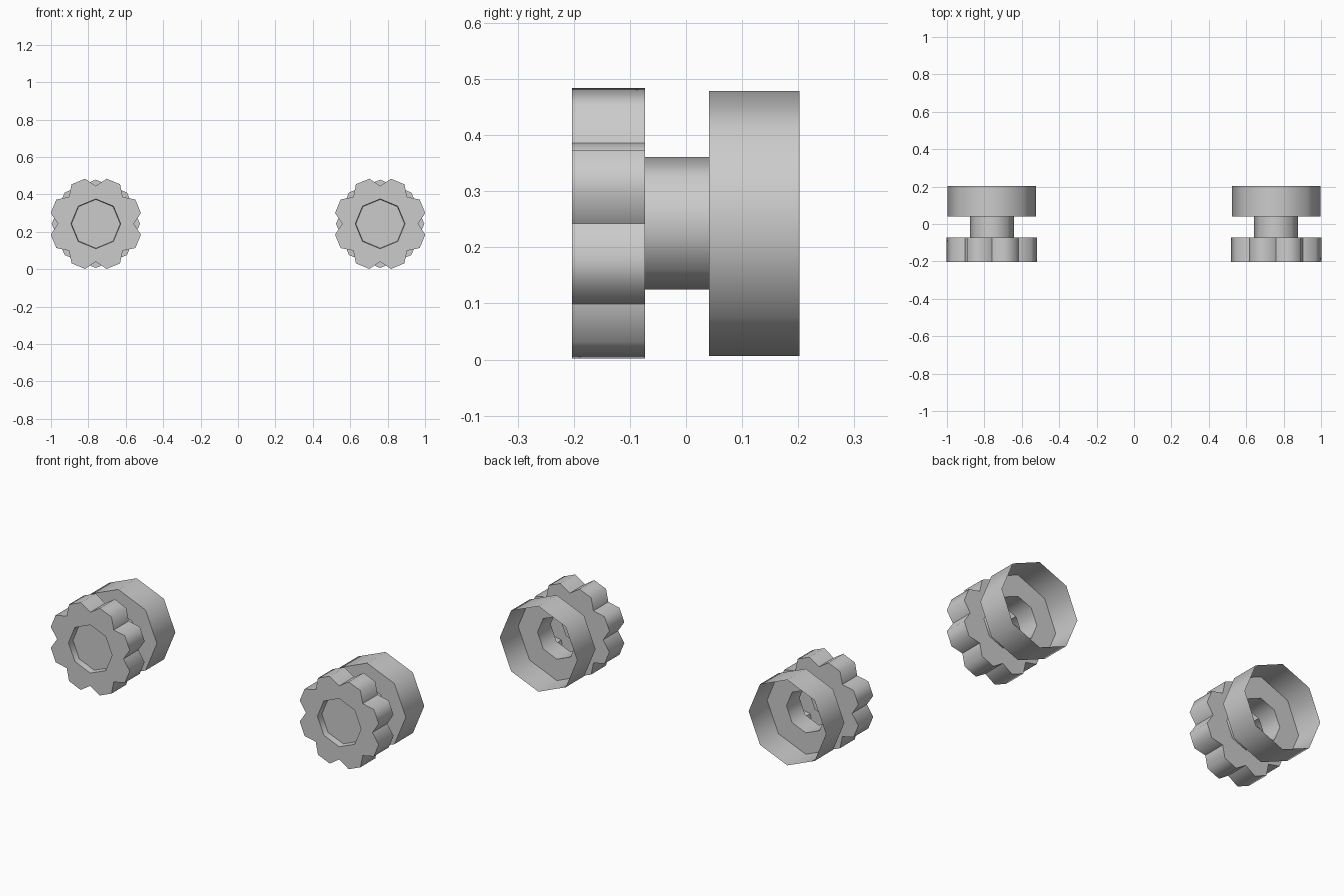
import bpy, bmesh
from math import sin, cos, radians

if "Cube" in bpy.data.objects:
    bpy.data.objects.remove(bpy.data.objects["Cube"])

CZ, CX, SIDES = 0.2425, 0.76, 8


def octagon(r):
    # one (radius, angle) point per 45 degree sector
    return [[(r, 45 * k)] for k in range(SIDES)]


def cog(root, tip, half):
    # root point, then the two corners of a flat tooth, per sector
    return [[(root, 45 * k), (tip, 45 * k + 22.5 - half), (tip, 45 * k + 22.5 + half)]
            for k in range(SIDES)]


def add_ring(bm, sectors, y):
    return [[bm.verts.new((r * cos(radians(a)), y, r * sin(radians(a)))) for r, a in s]
            for s in sectors]


def join(bm, a, b):
    if len(a[0]) == len(b[0]):
        # equal outlines: one quad per edge
        fa, fb = sum(a, []), sum(b, [])
        n = len(fa)
        for i in range(n):
            j = (i + 1) % n
            bm.faces.new((fa[i], fa[j], fb[j], fb[i]))
    else:
        # octagon to cog: one flat face per sector
        for k in range(SIDES):
            j = (k + 1) % SIDES
            bm.faces.new(a[k] + [a[j][0], b[j][0]] + b[k][::-1])


# Continuous thin shell from the recessed hub to the open back rim
bm = bmesh.new()
teeth = cog(0.203, 0.248, 9)
profile = [
    (octagon(0.130), -0.168),   # hub disc
    (octagon(0.133), -0.203),   # front recess edge
    (teeth, -0.203),            # cog front
    (teeth, -0.073),            # cog back
    (octagon(0.118), -0.073),   # axle start
    (octagon(0.118), 0.041),    # axle end
    (octagon(0.236), 0.041),    # drum floor
    (octagon(0.236), 0.202),    # open drum rim
]
rings = []
for outline, y in profile:
    ring = add_ring(bm, outline, y)
    if rings:
        # join expects the cog second when ring sizes differ reversed
        a, b = rings[-1], ring
        if len(a[0]) > len(b[0]):
            a, b = b, a
        join(bm, a, b)
    rings.append(ring)
bm.faces.new(sum(rings[0], []))
bmesh.ops.recalc_face_normals(bm, faces=bm.faces)
# Make the hub disc face the front, and everything else with it
bm.faces.ensure_lookup_table()
if bm.faces[-1].normal.y > 0:
    bmesh.ops.reverse_faces(bm, faces=bm.faces)
mesh = bpy.data.meshes.new("toothed_wheel")
bm.to_mesh(mesh)
bm.free()

# Left and right wheels
for name, x in (("left_wheel", -CX), ("right_wheel", CX)):
    ob = bpy.data.objects.new(name, mesh.copy())
    ob.location = (x, 0, CZ)
    bpy.context.collection.objects.link(ob)
    bpy.ops.object.select_all(action='DESELECT')
    ob.select_set(True)
    bpy.context.view_layer.objects.active = ob
    bpy.ops.object.shade_smooth_by_angle(angle=radians(60))
